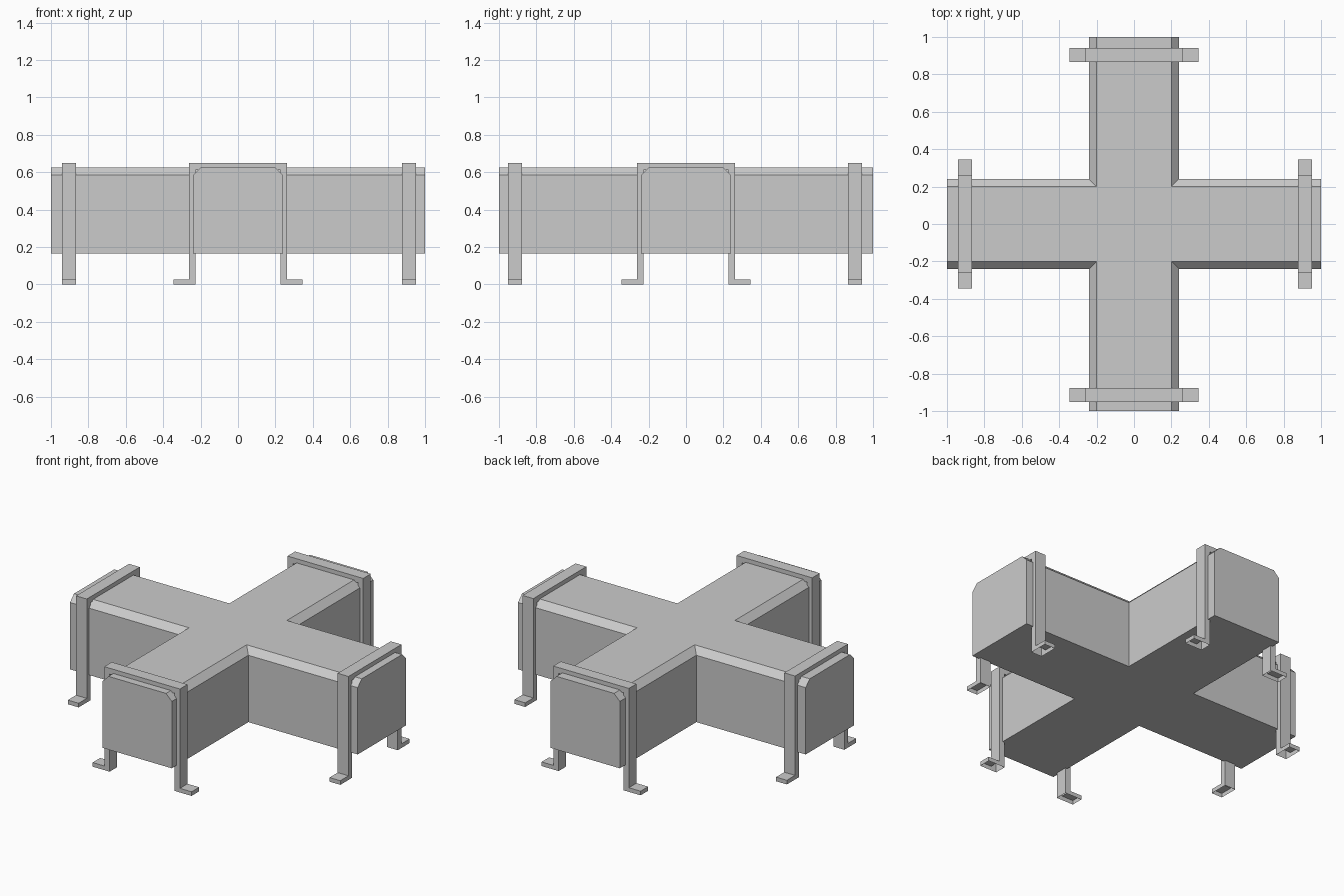
import bpy, bmesh
from math import pi
from mathutils import Matrix

if "Cube" in bpy.data.objects:
    bpy.data.objects.remove(bpy.data.objects["Cube"])


def make_object(name, bm):
    mesh = bpy.data.meshes.new(name)
    bm.to_mesh(mesh)
    bm.free()
    obj = bpy.data.objects.new(name, mesh)
    bpy.context.collection.objects.link(obj)
    return obj


def cross_ring(bm, w, z):
    """Plus-shaped loop of vertices with arm half-width w."""
    quarter = [(1, -w), (1, w), (w, w)]
    pts = []
    for i in range(4):
        for x, y in quarter:
            for _ in range(i):
                x, y = -y, x
            pts.append(bm.verts.new((x, y, z)))
    return pts


# Cross-shaped duct body, top edges bevelled along the arms only
bm = bmesh.new()
rings = [cross_ring(bm, 0.24, 0.164), cross_ring(bm, 0.24, 0.584), cross_ring(bm, 0.2, 0.624)]
for low, high in zip(rings, rings[1:]):
    for i in range(12):
        j = (i + 1) % 12
        bm.faces.new((low[i], low[j], high[j], high[i]))
bm.faces.new(rings[0][::-1])
bm.faces.new(rings[-1])
make_object("cross_duct", bm)

# Support bracket profile: half of an upside-down U with an outward foot
HALF = [(0.263, 0.65), (0.263, 0.026), (0.344, 0.026),
        (0.344, 0.0), (0.226, 0.0), (0.226, 0.613)]
PROFILE = HALF + [(-x, z) for x, z in reversed(HALF)]


def bracket(name, inner, outer, angle):
    bm = bmesh.new()
    a = [bm.verts.new((inner, y, z)) for y, z in PROFILE]
    b = [bm.verts.new((outer, y, z)) for y, z in PROFILE]
    n = len(PROFILE)
    bm.faces.new(a)
    bm.faces.new(b[::-1])
    for i in range(n):
        j = (i + 1) % n
        bm.faces.new((a[i], b[i], b[j], a[j]))
    bmesh.ops.recalc_face_normals(bm, faces=bm.faces)
    # feet are hollow underneath
    soles = [f for f in bm.faces if all(v.co.z < 0.001 for v in f.verts)]
    bmesh.ops.delete(bm, geom=soles, context='FACES_ONLY')
    bm.transform(Matrix.Rotation(angle, 4, 'Z'))
    make_object(name, bm)


# One bracket near the end of each arm
bracket("right_bracket", 0.877, 0.952, 0)
bracket("back_bracket", 0.867, 0.942, pi / 2)
bracket("left_bracket", 0.867, 0.942, pi)
bracket("front_bracket", 0.877, 0.952, -pi / 2)
